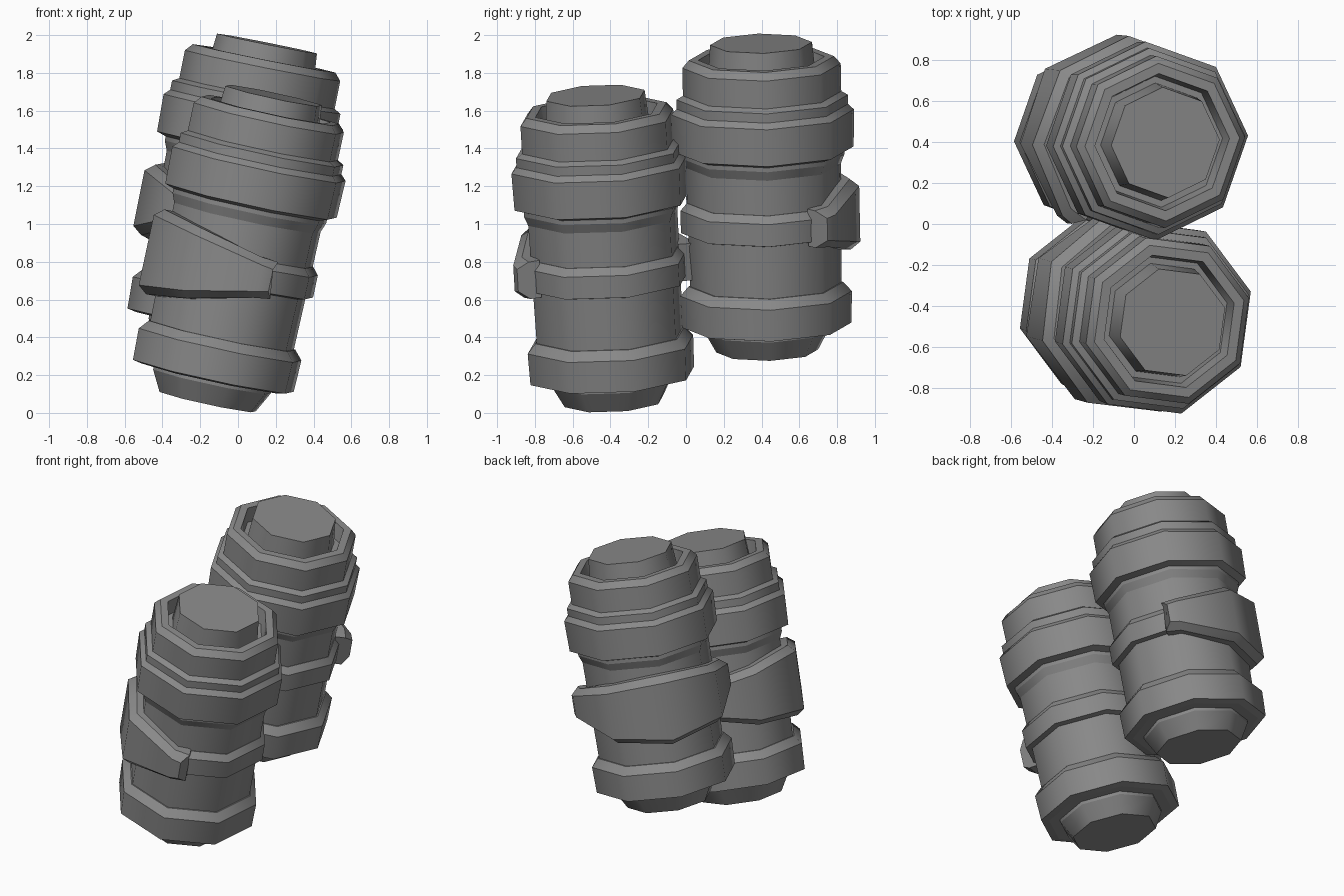
import bpy, bmesh
from math import radians, cos, sin
from mathutils import Vector, Matrix

cube = bpy.data.objects.get("Cube")
if cube:
    bpy.data.objects.remove(cube)

grey = bpy.data.materials.new("matte_grey")
grey.use_nodes = True
grey.diffuse_color = (0.25, 0.25, 0.25, 1)
grey.node_tree.nodes["Principled BSDF"].inputs["Base Color"].default_value = (0.25, 0.25, 0.25, 1)


def polar(r, deg, z):
    return Vector((r * cos(radians(deg)), r * sin(radians(deg)), z))


def skin(name, loops, closed, matrix):
    """Bridge a list of equal loops; edges along the loops stay sharp."""
    bm = bmesh.new()
    rows = [[bm.verts.new(p) for p in loop] for loop in loops]
    n = len(rows[0])
    for a, b in zip(rows, rows[1:] + (rows[:1] if closed else [])):
        for i in range(n - 1 if closed else n):
            j = (i + 1) % n
            bm.faces.new((a[i], a[j], b[j], b[i]))
    if closed:      # open sweep: close both ends
        bm.faces.new([row[0] for row in rows])
        bm.faces.new([row[-1] for row in rows])
    else:           # lathe: close bottom and top
        bm.faces.new(rows[0])
        bm.faces.new(rows[-1])
    bmesh.ops.recalc_face_normals(bm, faces=bm.faces)
    for f in bm.faces:
        f.smooth = True
    for row in rows:
        for i in range(n):
            e = bm.edges.get((row[i], row[(i + 1) % n]))
            if e:
                e.smooth = False
    if closed:
        for k in (0, -1):
            for a, b in zip(rows, rows[1:] + rows[:1]):
                bm.edges.get((a[k], b[k])).smooth = False
    mesh = bpy.data.meshes.new(name)
    bm.to_mesh(mesh)
    bm.free()
    mesh.materials.append(grey)
    obj = bpy.data.objects.new(name, mesh)
    obj.matrix_world = matrix
    bpy.context.collection.objects.link(obj)


# Radius and height along the axis for each turned part
PARTS = {
    "body": [(0.40, 0.2), (0.41, 1.0), (0.43, 1.05), (0.43, 1.2)],
    "bottom_cap": [(0.27, 0), (0.33, 0.11), (0.33, 0.2)],
    "lower_band": [(0.40, 0.13), (0.45, 0.14), (0.455, 0.31), (0.41, 0.36)],
    "strap": [(0.40, 0.64), (0.445, 0.65), (0.445, 0.77), (0.41, 0.81)],
    "upper_band": [(0.42, 1.07), (0.48, 1.09), (0.485, 1.29), (0.455, 1.32),
                   (0.455, 1.37), (0.42, 1.39)],
    "neck": [(0.42, 1.35), (0.42, 1.54), (0.385, 1.58), (0.335, 1.58), (0.32, 1.48)],
    "top_cap": [(0.29, 1.45), (0.27, 1.66)],
}
# Clasp plate: angle from its middle, half height
CLASP = [(0, 0.23), (45, 0.19), (90, 0.11), (102, 0.10)]
CLASP = [(-a, h) for a, h in CLASP[:0:-1]] + CLASP
MID = 0.725


def canister(name, base, axis, turn):
    spin = Vector((0, 0, 1)).rotation_difference(Vector(axis)).to_matrix().to_4x4()
    m = Matrix.Translation(base) @ spin
    for part, profile in PARTS.items():
        loops = [[polar(r, turn + 45 * i, z) for i in range(8)] for r, z in profile]
        skin(name + "_" + part, loops, False, m)
    # Tapered wraparound clasp with bevelled border
    loops = []
    for r, side, inset in ((0.39, -1, 0), (0.455, -1, 0), (0.505, -1, 0.04),
                           (0.505, 1, 0.04), (0.455, 1, 0), (0.39, 1, 0)):
        row = []
        for a, h in CLASP:
            if inset and abs(a) > 100:
                a *= 0.95
            row.append(polar(r, turn + a, MID + side * (h - inset)))
        loops.append(row)
    skin(name + "_clasp", loops, True, m)


canister("front", (-0.16, -0.382, 0.06), (0.215, -0.06, 1), 195)
canister("back", (-0.172, 0.43, 0.328), (0.2, -0.02, 1), 138)
